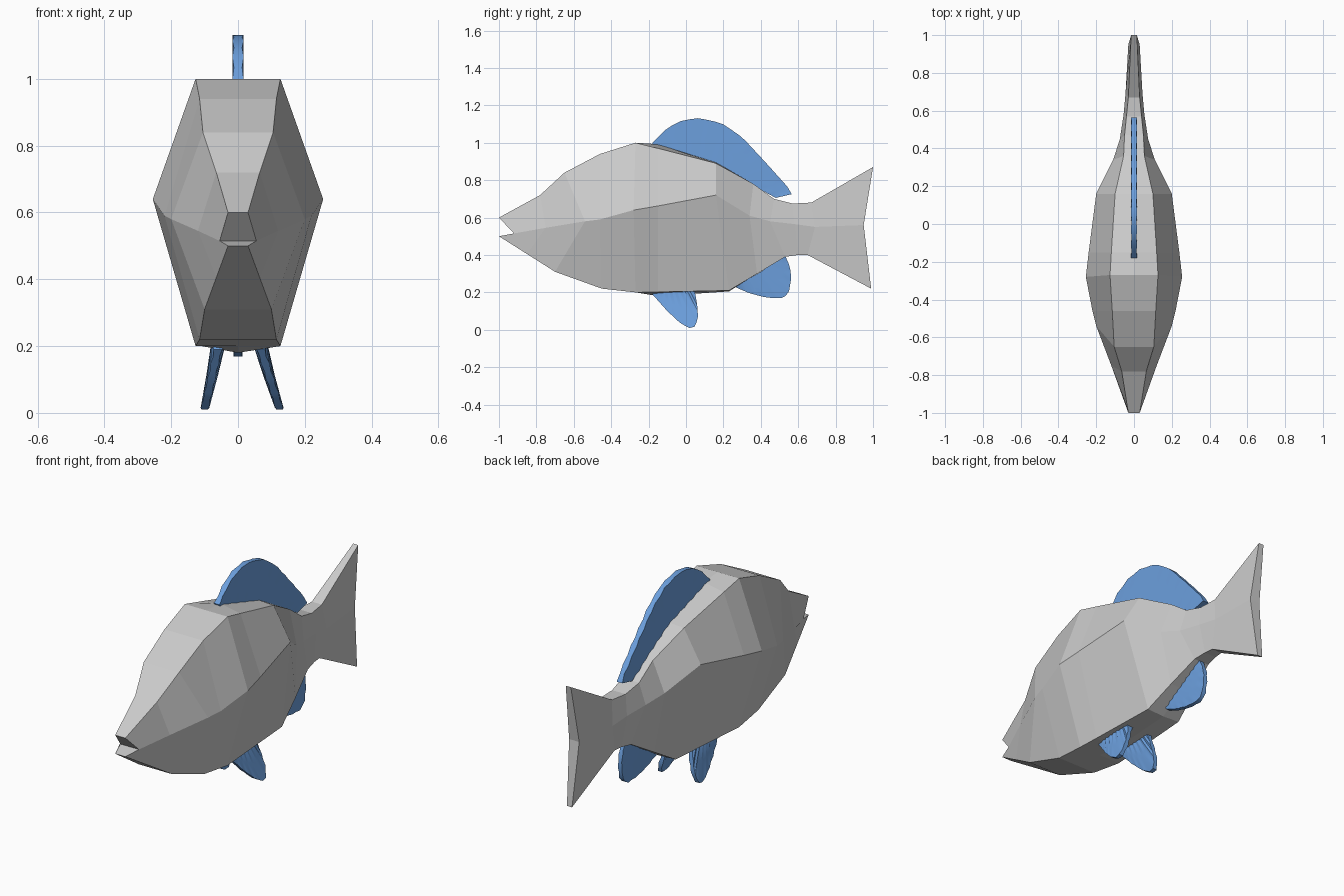
import bpy, bmesh
from mathutils import Vector

if "Cube" in bpy.data.objects:
    bpy.data.objects.remove(bpy.data.objects["Cube"])


def material(name, rgb):
    m = bpy.data.materials.new(name)
    m.diffuse_color = (*rgb, 1)
    m.use_nodes = True
    m.node_tree.nodes["Principled BSDF"].inputs["Base Color"].default_value = m.diffuse_color
    return m


GREY = material("scale grey", (0.6, 0.6, 0.6))
BLUE = material("fin blue", (0.15, 0.35, 0.73))


def finish(name, bm, mat, smooth=False):
    bmesh.ops.recalc_face_normals(bm, faces=bm.faces)
    me = bpy.data.meshes.new(name)
    bm.to_mesh(me)
    bm.free()
    ob = bpy.data.objects.new(name, me)
    bpy.context.collection.objects.link(ob)
    me.materials.append(mat)
    if smooth:
        bpy.ops.object.select_all(action='DESELECT')
        ob.select_set(True)
        bpy.context.view_layer.objects.active = ob
        bpy.ops.object.shade_smooth_by_angle(angle=0.6)
    return ob


def loft(rings):
    # skin equal-length closed rings and cap both ends
    bm = bmesh.new()
    rows = [[bm.verts.new(p) for p in r] for r in rings]
    n = len(rows[0])
    for a, b in zip(rows, rows[1:]):
        for i in range(n):
            j = (i + 1) % n
            bm.faces.new((a[i], a[j], b[j], b[i]))
    return bm, rows


# Body and tail: each station is (y, z, half width) of back, flank and belly
STATIONS = [
    ((-1.00, .60, .03), (-.92, .515, .055), (-1.0, .50, .03)),
    ((-.78, .72, .065), (-.75, .545, .12), (-.85, .405, .065)),
    ((-.65, .84, .105), (-.54, .58, .20), (-.70, .31, .10)),
    ((-.46, .94, .115), (-.46, .59, .22), (-.45, .22, .115)),
    ((-.27, 1.0, .127), (-.28, .64, .255), (-.27, .20, .127)),
    ((-.15, .97, .12), (-.15, .662, .24), (-.15, .202, .12)),
    ((.16, .89, .10), (.16, .72, .20), (.23, .21, .10)),
    ((.36, .78, .055), (.34, .61, .11), (.38, .30, .075)),
    ((.47, .70, .05), (.45, .58, .075), (.53, .39, .045)),
    ((.57, .675, .04), (.58, .565, .055), (.60, .40, .035)),
    ((.67, .68, .03), (.69, .55, .045), (.65, .40, .03)),
    ((1.0, .87, .015), (.95, .56, .03), (.99, .22, .015)),
]
BULGE = {5: .022, 6: .005}  # slight ridge along back and belly
rings = []
for k, (t, m, b) in enumerate(STATIONS):
    e = BULGE.get(k, 0)
    rings.append([(0, t[0], t[1] + e), (t[2], t[0], t[1]), (m[2], m[0], m[1]),
                  (b[2], b[0], b[1]), (0, b[0], b[1] - e), (-b[2], b[0], b[1]),
                  (-m[2], m[0], m[1]), (-t[2], t[0], t[1])])
bm, rows = loft(rings)
for r in (rows[0], rows[-1]):  # notched mouth and tail edge
    bm.faces.new((r[0], r[1], r[2], r[6], r[7]))
    bm.faces.new((r[2], r[3], r[4], r[5], r[6]))
finish("body", bm, GREY)


def sample(path, t):
    # point at fraction t of a polyline's length
    pts = [Vector(p) for p in path]
    lens = [(b - a).length for a, b in zip(pts, pts[1:])]
    d = t * sum(lens)
    for a, b, l in zip(pts, pts[1:], lens):
        if d <= l:
            return a.lerp(b, d / l)
        d -= l
    return pts[-1]


def fin(name, base, edge, thick, x=(0, 0), ribs=17):
    # ribbed fan between a root line and an outer line, both given as (y, z)
    rings = []
    for k in range(ribs):
        t = k / (ribs - 1)
        p, q = sample(base, t), sample(edge, t)
        mid = p.lerp(q, .5)
        s = 1 if k % 2 == 0 else .72
        x0, x1 = x
        right, left = [], []
        for pt, f in ((p, 0), (mid, .5), (q, 1)):
            # lean follows height so the fin stays in one plane
            c = x0 + (x1 - x0) * max(0, min(1, (.2 - pt[1]) / .19)) if x0 else 0
            h = s * (thick[0] + (thick[1] - thick[0]) * f)
            right.append((c + h, pt[0], pt[1]))
            left.append((c - h, pt[0], pt[1]))
        rings.append(right + left[::-1])
    bm, rows = loft(rings)
    for r in (rows[0], rows[-1]):
        bm.faces.new(r)
    finish(name, bm, BLUE, True)


# Back fin
fin("dorsal_fin",
    [(-.17, .975), (.16, .88), (.36, .77), (.48, .705)],
    [(-.18, 1.0), (-.10, 1.08), (-.02, 1.12), (.07, 1.132), (.19, 1.105),
     (.30, 1.03), (.43, .89), (.56, .745), (.565, .725)],
    (.017, .017), ribs=21)

# Fin under the tail
fin("anal_fin",
    [(.27, .235), (.40, .31), (.53, .395)],
    [(.27, .225), (.34, .195), (.43, .172), (.52, .168), (.55, .20),
     (.563, .28), (.555, .34), (.535, .385)],
    (.02, .013))

# Paired belly fins, splayed outward
for side, x in (("right", (.065, .125)), ("left", (-.058, -.1))):
    fin("pelvic_fin_" + side,
        [(-.17, .212), (.045, .212)],
        [(-.18, .19), (-.10, .10), (-.03, .035), (.02, .008), (.045, .015),
         (.065, .06), (.06, .13), (.05, .19)],
        (.022, .013), x)
